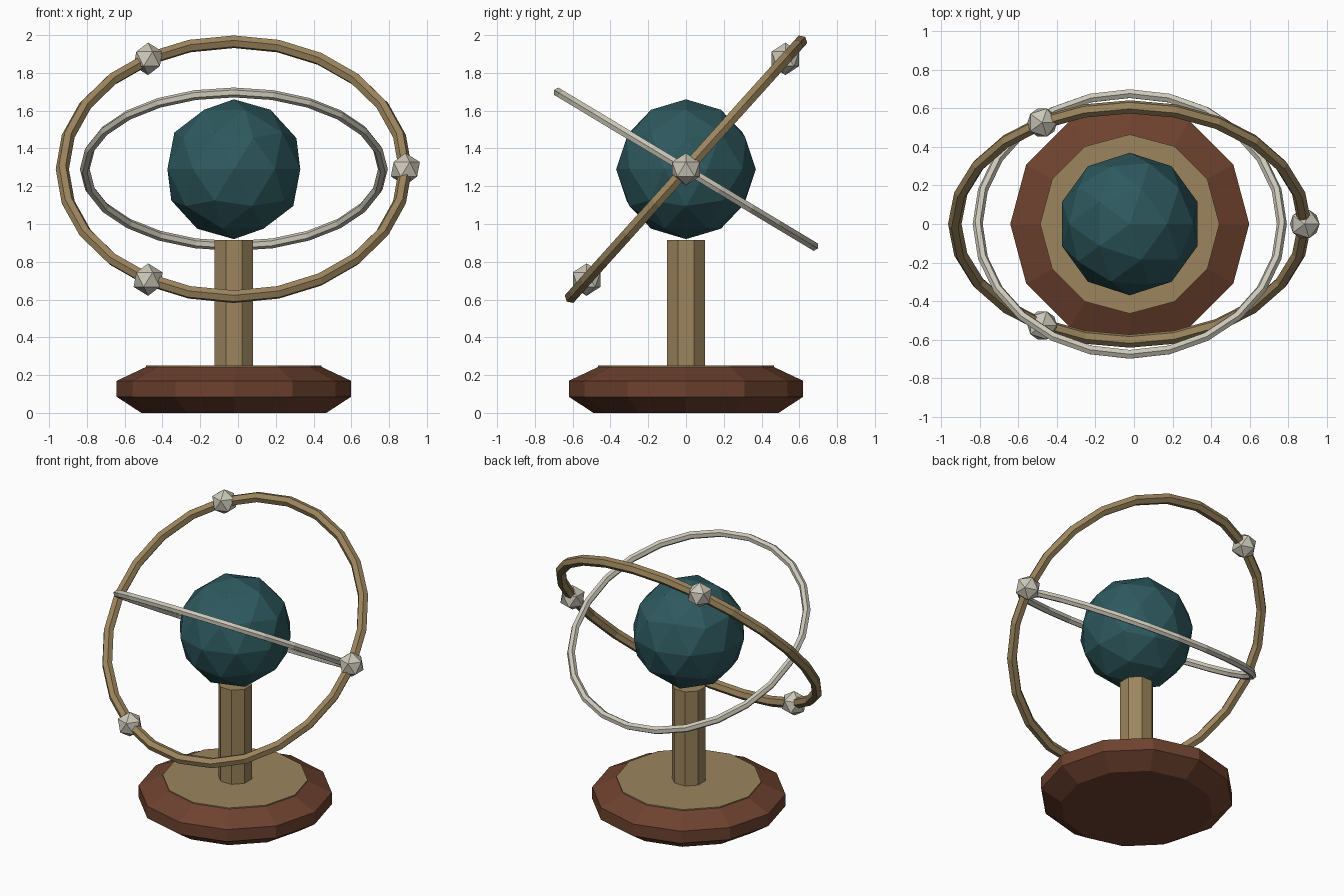
import bpy, bmesh
from math import pi, cos, sin, radians
from mathutils import Matrix, Vector

cube = bpy.data.objects.get("Cube")
if cube:
    bpy.data.objects.remove(cube, do_unlink=True)

AXIS_X = -0.022
CENTRE = Vector((AXIS_X, 0, 1.29))


def material(name, rgb):
    mat = bpy.data.materials.new(name)
    mat.use_nodes = True
    colour = (*rgb, 1)
    mat.diffuse_color = colour
    mat.node_tree.nodes["Principled BSDF"].inputs["Base Color"].default_value = colour
    return mat


brass = material("aged brass", (0.33, 0.235, 0.11))
silver = material("dull silver", (0.60, 0.57, 0.48))
teal = material("deep teal", (0.027, 0.10, 0.113))
wood = material("dark wood", (0.155, 0.054, 0.028))


def finish(bm, name, mat, matrix):
    bmesh.ops.recalc_face_normals(bm, faces=bm.faces)
    mesh = bpy.data.meshes.new(name)
    bm.to_mesh(mesh)
    bm.free()
    mesh.materials.append(mat)
    obj = bpy.data.objects.new(name, mesh)
    obj.matrix_world = matrix
    bpy.context.collection.objects.link(obj)
    return obj


def bridge(bm, loop_a, loop_b):
    n = len(loop_a)
    for i in range(n):
        j = (i + 1) % n
        bm.faces.new((loop_a[i], loop_a[j], loop_b[j], loop_b[i]))


def lathe(name, profile, sides, mat, turn=0.0):
    """Closed solid turned round the stand axis from (radius, height) pairs."""
    bm = bmesh.new()
    angles = [turn + 2 * pi * i / sides for i in range(sides)]
    loops = [[bm.verts.new((r * cos(a), r * sin(a), z)) for a in angles]
             for r, z in profile]
    for a, b in zip(loops, loops[1:]):
        bridge(bm, a, b)
    bm.faces.new(loops[0])
    bm.faces.new(loops[-1])
    return finish(bm, name, mat, Matrix.Translation((AXIS_X, 0, 0)))


def ring(name, radius, thickness, tilt, mat, segments=24, sides=6):
    """Six-sided hoop tilted about the x axis."""
    bm = bmesh.new()
    loops = []
    for i in range(segments):
        a = 2 * pi * i / segments
        loop = []
        for k in range(sides):
            b = 2 * pi * k / sides
            r = radius + thickness * cos(b)
            loop.append(bm.verts.new((r * cos(a), r * sin(a), thickness * sin(b))))
        loops.append(loop)
    for i in range(segments):
        bridge(bm, loops[i], loops[(i + 1) % segments])
    return finish(bm, name, mat, Matrix.Translation(CENTRE) @ Matrix.Rotation(tilt, 4, "X"))


def ball(name, radius, detail, location, mat):
    bm = bmesh.new()
    bmesh.ops.create_icosphere(bm, subdivisions=detail, radius=radius)
    return finish(bm, name, mat, Matrix.Translation(location))


# Stand
lathe("base", [(0.49, 0), (0.62, 0.085), (0.62, 0.17), (0.455, 0.248)], 12, wood)
lathe("base_plate", [(0.465, 0.235), (0.465, 0.251)], 12, brass)
lathe("pillar", [(0.11, 0.24), (0.11, 0.915)], 8, brass, turn=pi / 8)

# Globe and hoops
ball("globe", 0.37, 2, CENTRE, teal)
OUTER_RADIUS, OUTER_TILT = 0.908, radians(48)
ring("outer_ring", OUTER_RADIUS, 0.035, OUTER_TILT, brass)
ring("inner_ring", 0.789, 0.026, radians(-31), silver)

# Beads spaced evenly on the outer hoop
for i in range(3):
    a = 2 * pi * i / 3
    offset = Vector((OUTER_RADIUS * cos(a), OUTER_RADIUS * sin(a), 0))
    spot = CENTRE + Matrix.Rotation(OUTER_TILT, 3, "X") @ offset
    ball(f"ring_bead_{i + 1}", 0.086, 1, spot, silver)
